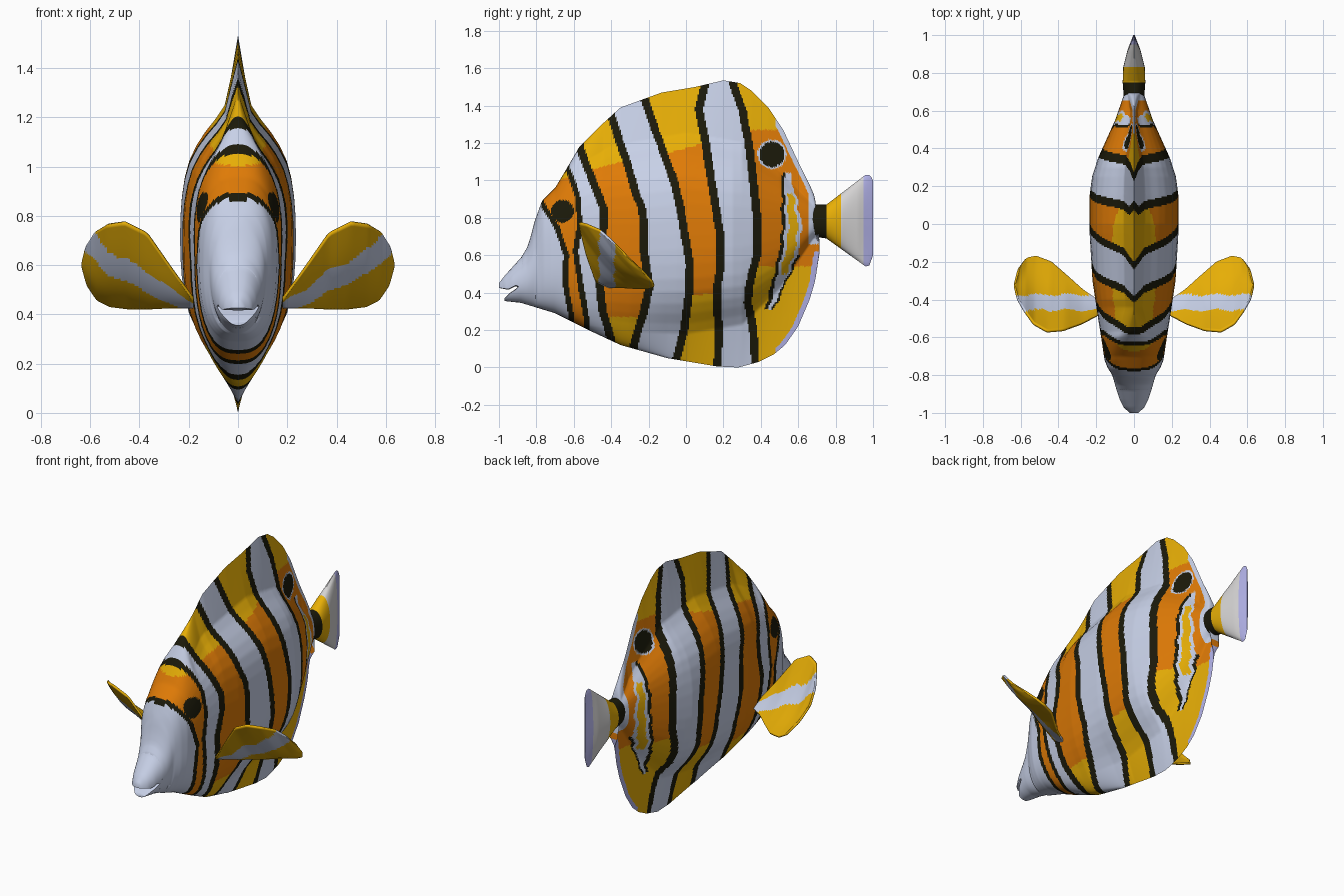
import bpy, bmesh, math

if "Cube" in bpy.data.objects:
    bpy.data.objects.remove(bpy.data.objects["Cube"])

# ---- colours -------------------------------------------------------------
COLOURS = [("pale_white", (.58, .64, .81)), ("yellow", (.80, .425, .002)),
           ("orange", (.74, .197, .002)), ("black", (.011, .010, .003)),
           ("lavender", (.44, .44, .80)), ("warm_grey", (.66, .65, .65))]
WHITE, YELLOW, ORANGE, BLACK, LAVENDER, GREY = range(6)
MATS = []
for name, c in COLOURS:
    m = bpy.data.materials.new(name)
    m.diffuse_color = (*c, 1)
    m.use_nodes = True
    m.node_tree.nodes["Principled BSDF"].inputs["Base Color"].default_value = m.diffuse_color
    MATS.append(m)


def curve(*pts):
    """Piecewise linear function through (input, output) points."""
    def f(t):
        if t <= pts[0][0]:
            return pts[0][1]
        for (a, u), (b, v) in zip(pts, pts[1:]):
            if t <= b:
                return u + (v - u) * (t - a) / (b - a)
        return pts[-1][1]
    return f


def finish(name, bm, colour):
    bmesh.ops.recalc_face_normals(bm, faces=bm.faces)
    for f in bm.faces:
        f.material_index = colour(f.calc_center_median())
        f.smooth = True
    me = bpy.data.meshes.new(name)
    bm.to_mesh(me)
    bm.free()
    for m in MATS:
        me.materials.append(m)
    ob = bpy.data.objects.new(name, me)
    bpy.context.collection.objects.link(ob)
    bpy.context.view_layer.objects.active = ob
    ob.select_set(True)
    bpy.ops.object.shade_smooth_by_angle(angle=math.radians(50))
    ob.select_set(False)
    return ob


def loft(name, y0, y1, cols, n, top, bottom, width, colour):
    """Skin symmetric rings along y; width(y, z, top, bottom) is half thickness."""
    bm = bmesh.new()
    rings = []
    for i in range(cols + 1):
        y = y0 + (y1 - y0) * i / cols
        zt, zb = top(y), bottom(y)
        right, left = [], []
        for j in range(n + 1):
            v = j / n
            v = .5 * v + .25 * (1 - math.cos(math.pi * v))
            z = zb + (zt - zb) * v
            w = width(y, z, zt, zb) if 0 < j < n else 0
            right.append(bm.verts.new((w, y, z)))
            if 0 < j < n:
                left.append(bm.verts.new((-w, y, z)))
        rings.append(right + left[::-1])
    for a, b in zip(rings, rings[1:]):
        for k in range(len(a)):
            l = (k + 1) % len(a)
            bm.faces.new((a[k], a[l], b[l], b[k]))
    bm.faces.new(rings[0])
    bm.faces.new(rings[-1])
    return finish(name, bm, colour)


def oval(z, zt, zb, p=2):
    h = max((zt - zb) / 2, 1e-4)
    return max(0, 1 - abs((z - (zt + zb) / 2) / h) ** p) ** (1 / p)


# ---- body shape ----------------------------------------------------------
top = curve((-1, .45), (-.97, .49), (-.88, .59), (-.85, .64), (-.83, .70), (-.81, .78),
            (-.77, .89), (-.70, .96), (-.64, 1.06),
            (-.57, 1.18), (-.46, 1.29), (-.35, 1.39), (-.13, 1.47), (.05, 1.50), (.2, 1.535),
            (.29, 1.52), (.35, 1.48), (.44, 1.39), (.52, 1.27), (.6, 1.10), (.66, .98),
            (.69, .91), (.715, .66))
bottom = curve((-.97, .355), (-.88, .345), (-.7, .29), (-.5, .19), (-.35, .12), (-.1, .05),
               (.17, .005), (.28, 0), (.39, .03), (.47, .07), (.53, .12), (.6, .22),
               (.66, .36), (.69, .46), (.715, .62))
core_top = curve((-.77, .89), (-.7, .955), (-.6, 1.07), (-.4, 1.18), (0, 1.25), (.3, 1.2),
                 (.5, 1.05), (.68, .87))
core_bottom = curve((-.88, .345), (-.6, .235), (-.3, .19), (0, .18), (.3, .23), (.5, .42),
                    (.68, .69))
half = curve((-1, .025), (-.97, .055), (-.93, .075), (-.88, .092), (-.8, .115), (-.76, .14),
             (-.72, .156), (-.6, .174), (-.5, .19), (-.3, .22), (-.05, .235), (.15, .235),
             (.25, .222), (.35, .19), (.45, .145), (.55, .10), (.68, .055), (.715, .03))
# section from mid height (0) to the fin root (1)
section = curve((0, 1), (.15, .995), (.3, .97), (.45, .92), (.58, .84), (.7, .71),
                (.8, .56), (.9, .38), (1, .23))


def body_width(y, z, zt, zb):
    ct, cb = min(core_top(y), zt), max(core_bottom(y), zb)
    mid = (ct + cb) / 2
    up = z > mid
    root, tip = (ct, zt) if up else (cb, zb)
    gap = abs(tip - root)
    blend = min(1, gap / .15)
    u = (z - mid) / (root - mid) if abs(root - mid) > 1e-4 else 1
    if u <= 1:
        finned = section(u)
    else:
        finned = .23 * max(0, 1 - abs(z - root) / max(gap, 1e-4))
    p = 2.6 if -.8 < y else 2.1
    plain = oval(z, zt, zb, p)
    return half(y) * (finned * blend + plain * (1 - blend))


# ---- body colouring: dark lines as y(z), then alternating bands -----------
LINES = [
    curve((.28, -.615), (.45, -.645), (.6, -.64), (.75, -.69), (.85, -.755), (.9, -.78)),
    curve((.25, -.53), (.45, -.565), (.62, -.59), (.75, -.57), (.9, -.575), (.98, -.6),
          (1.08, -.64)),
    curve((.15, -.40), (.3, -.445), (.43, -.46), (.6, -.48), (.75, -.44), (.85, -.44),
          (.95, -.48), (1.05, -.52), (1.18, -.57)),
    curve((.12, -.28), (.3, -.225), (.43, -.195), (.62, -.225), (.75, -.225), (.85, -.235),
          (.95, -.275), (1.08, -.31), (1.22, -.36), (1.35, -.40)),
    curve((.05, -.05), (.2, -.01), (.4, .015), (.55, .02), (.7, -.005), (.85, -.03),
          (1, -.065), (1.15, -.12), (1.3, -.175), (1.45, -.225)),
    curve((0, .17), (.2, .175), (.4, .165), (.55, .185), (.7, .185), (.85, .16), (1, .135),
          (1.2, .105), (1.38, .07), (1.51, .10)),
    curve((.05, .37), (.2, .36), (.35, .33), (.45, .34), (.6, .38), (.8, .38), (1, .36),
          (1.2, .335), (1.38, .30), (1.52, .25)),
]
ORANGE_RANGE = {1: (.2, 1.0), 3: (.27, 1.08), 5: (.39, 1.17), 7: (.54, 1.27)}
streak = curve((.31, .45), (.45, .50), (.6, .555), (.75, .575), (.9, .56), (1.04, .54))
streak_half = curve((.31, .008), (.45, .024), (.6, .042), (.75, .045), (.9, .032), (1.04, .012))


def body_colour(p):
    y, z = p.y, p.z
    if math.hypot(y + .66, z - .835) < .06:                 # eye
        return BLACK
    spot = math.hypot(y - .46, z - 1.14)                    # rear false eye
    if spot < .077:
        return BLACK if spot < .067 else WHITE
    band = 0
    for k, line in enumerate(LINES):
        d = y - line(z)
        if abs(d) < (.015 if k < 2 else .022):
            return BLACK
        band += d > 0
    if band % 2 == 0:
        return WHITE
    if band == 7:
        # pale rim along the rear edge
        if y > .48 and (z > top(y + .028) or z < bottom(y + .03)):
            return LAVENDER if z < .62 else WHITE
        if y > .655 and .66 < z < .95:
            return WHITE
        # wavy streak near the tail
        if .31 < z < 1.04:
            d = y - streak(z) + .004 * math.sin(z * 47) + .003 * math.sin(z * 83)
            w = streak_half(z)
            if abs(d) < w:
                return YELLOW if abs(d) < w * .55 and .5 < z < .93 else WHITE
            if -w - .018 < d < 0 or (0 < d < w + .012 and z < .6):
                return BLACK
    lo, hi = ORANGE_RANGE[band]
    mid = (LINES[band - 1](z) + (LINES[band](z) if band < 7 else .65)) / 2
    hi += .25 * (y - mid) if band < 7 else 0
    return ORANGE if lo < z < hi else YELLOW


loft("body", -.88, .715, 210, 150, top, bottom, body_width, body_colour)

# ---- lips with an open mouth between them --------------------------------
lip_width = lambda y, z, zt, zb: half(y) * oval(z, top(y), bottom(y), 2.1)
loft("upper_lip", -1, -.875, 16, 16, top,
     curve((-1, .425), (-.95, .415), (-.91, .435), (-.88, .42)),
     lip_width, lambda p: WHITE)
loft("lower_lip", -.97, -.875, 12, 14,
     curve((-.97, .37), (-.94, .40), (-.91, .42), (-.88, .45)), bottom,
     lip_width, lambda p: WHITE)


# ---- tail ----------------------------------------------------------------
def tail_colour(p):
    return (BLACK if p.y < .75 else YELLOW if p.y < .83 else
            GREY if p.y < .95 else LAVENDER)


tail_half = curve((.62, .05), (.75, .06), (.83, .057), (.92, .035), (1, .004))
loft("tail", .62, 1, 38, 24,
     curve((.62, .84), (.68, .87), (.75, .87), (.96, 1.03), (.985, 1.03), (1, 1.0)),
     curve((.62, .72), (.68, .70), (.75, .69), (.96, .54), (.98, .545), (1, .60)),
     lambda y, z, zt, zb: tail_half(y) * oval(z, zt, zb), tail_colour)

# ---- pectoral fins -------------------------------------------------------
LEAD = [(.18, -.48, .46), (.28, -.53, .60), (.37, -.562, .73), (.46, -.57, .775),
        (.53, -.53, .765), (.58, -.46, .735), (.615, -.40, .68), (.632, -.33, .61)]
TRAIL = [(.18, -.41, .43), (.27, -.35, .43), (.36, -.27, .425), (.44, -.20, .425),
         (.52, -.17, .435), (.57, -.18, .46), (.61, -.235, .52), (.632, -.32, .60)]
edge = lambda pts: [curve(*[(i / (len(pts) - 1), p[a]) for i, p in enumerate(pts)])
                    for a in range(3)]
lead, trail = edge(LEAD), edge(TRAIL)
for side, name in ((1, "right_fin"), (-1, "left_fin")):
    bm = bmesh.new()
    N, M = 40, 40
    grid = []
    for i in range(N + 1):
        row = []
        for j in range(M + 1):
            s, t = i / N, j / M
            x, y, z = (a(s) * (1 - t) + b(s) * t for a, b in zip(lead, trail))
            z -= .06 * math.sin(math.pi * s) * math.sin(math.pi * t)   # cupped blade
            row.append(bm.verts.new((side * x, y, z)))
        grid.append(row)
    for a, b in zip(grid, grid[1:]):
        for j in range(M):
            bm.faces.new((a[j], a[j + 1], b[j + 1], b[j]))
    fin = finish(name, bm, lambda p: WHITE if -.46 < p.y + .006 * math.sin(p.x * 40) < -.378
                 else YELLOW)
    mod = fin.modifiers.new("thickness", 'SOLIDIFY')
    mod.thickness = .012
    mod.offset = 0
